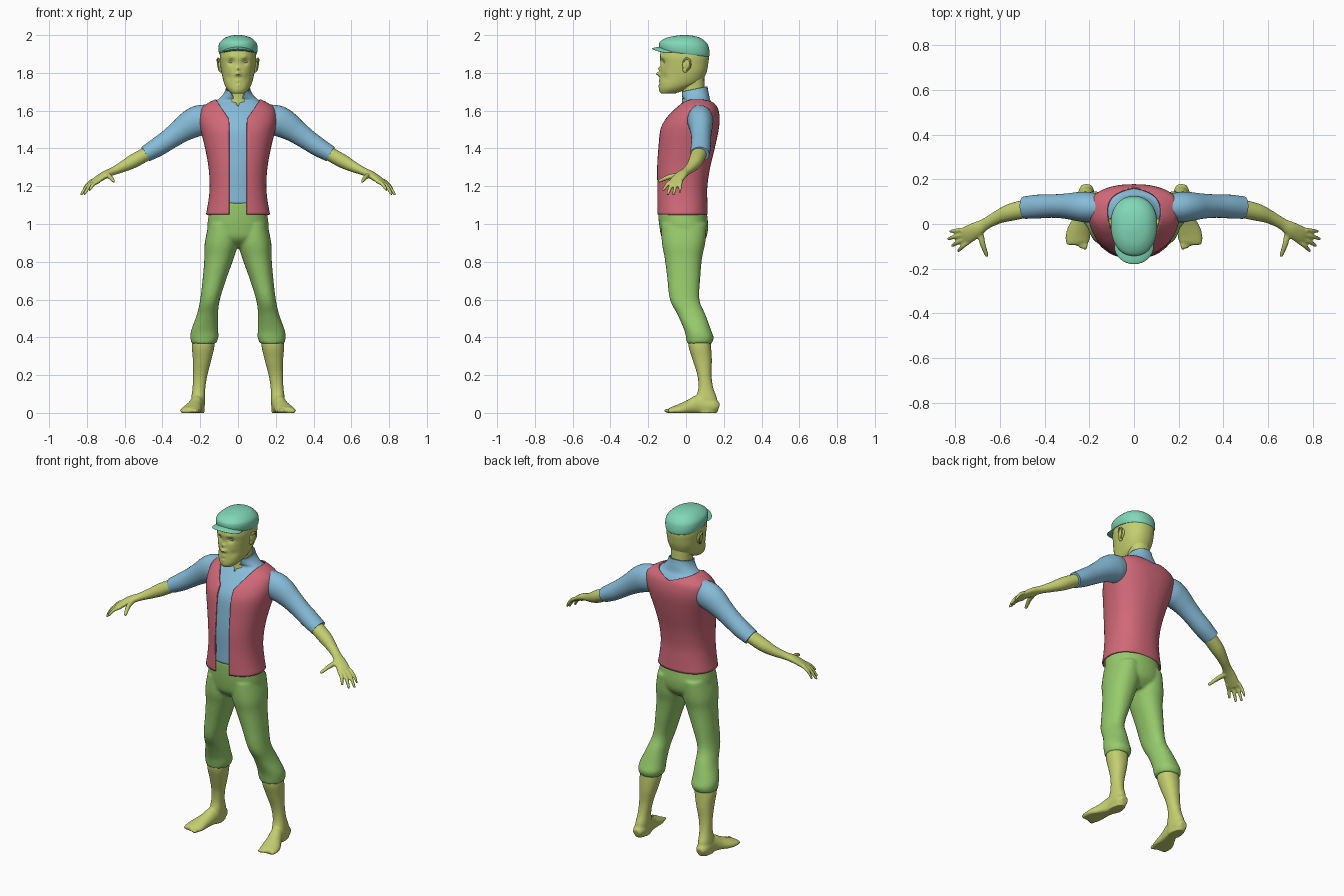
import bpy, bmesh
from math import sin, cos, pi, exp, radians
from mathutils import Vector, Matrix

cube = bpy.data.objects.get("Cube")
if cube:
    bpy.data.objects.remove(cube, do_unlink=True)


def material(name, rgb):
    m = bpy.data.materials.new(name)
    m.use_nodes = True
    m.diffuse_color = (*rgb, 1)
    m.node_tree.nodes["Principled BSDF"].inputs["Base Color"].default_value = (*rgb, 1)
    return m


SKIN = material("skin olive", (.55, .62, .16))
VEST = material("vest red", (.64, .14, .19))
SHIRT = material("shirt blue", (.24, .5, .69))
TROUSERS = material("trouser green", (.31, .6, .15))
CAP = material("cap mint", (.22, .69, .48))
EYE = material("eye grey blue", (.3, .48, .5))


def smooth_rows(rows, steps):
    """Catmull-Rom interpolation of section tuples."""
    out = []
    for i in range(len(rows) - 1):
        a, b, c, d = rows[max(i - 1, 0)], rows[i], rows[i + 1], rows[min(i + 2, len(rows) - 1)]
        for k in range(steps):
            t = k / steps
            out.append([q + .5 * t * (r - p + t * (2*p - 5*q + 4*r - s + t * (3*q - p - 3*r + s)))
                        for p, q, r, s in zip(a, b, c, d)])
    return out + [list(rows[-1])]


def bridge(bm, rings, cap):
    loops = [[bm.verts.new(p) for p in ring] for ring in rings]
    n = len(loops[0])
    for a, b in zip(loops, loops[1:]):
        for i in range(n):
            bm.faces.new((a[i], a[(i + 1) % n], b[(i + 1) % n], b[i]))
    if cap:
        bm.faces.new(loops[0])
        bm.faces.new(loops[-1])


def rounded(a, power):
    c, s = cos(a), sin(a)
    return (abs(c) ** (2 / power) * (1 if c > 0 else -1), abs(s) ** (2 / power) * (1 if s > 0 else -1))


def loft(bm, rows, seg=40, steps=4, cap=True, power=2.2):
    """Level sections: z, centre x, half width, front y, widest y, back y."""
    rings = []
    for z, cx, rx, yf, yc, yb in smooth_rows(rows, steps):
        ring = []
        for i in range(seg):
            c, s = rounded(2 * pi * i / seg, power)
            ring.append((cx + rx * c, yc + s * (yb - yc if s > 0 else yc - yf), z))
        rings.append(ring)
    bridge(bm, rings, cap)


def tube(bm, rows, seg=20, steps=4):
    """Sections across a path: x, y, z, half width, half height."""
    pts = smooth_rows(rows, steps)
    rings = []
    for i, p in enumerate(pts):
        t = Vector(pts[min(i + 1, len(pts) - 1)][:3]) - Vector(pts[max(i - 1, 0)][:3])
        t.normalize()
        side = t.cross(Vector((0, 0, 1))).normalized()
        up = side.cross(t)
        rings.append([Vector(p[:3]) + side * p[3] * cos(2 * pi * k / seg) + up * p[4] * sin(2 * pi * k / seg)
                      for k in range(seg)])
    bridge(bm, rings, True)


def ball(bm, centre, radii, seg=20):
    bmesh.ops.create_uvsphere(bm, u_segments=seg, v_segments=seg // 2 + 2, radius=1,
                              matrix=Matrix.Translation(centre) @ Matrix.Diagonal((*radii, 1)))


def mirror(bm):
    dup = bmesh.ops.duplicate(bm, geom=bm.verts[:] + bm.edges[:] + bm.faces[:])
    for v in dup["geom"]:
        if isinstance(v, bmesh.types.BMVert):
            v.co.x *= -1


def cut(bm, co, no):
    bmesh.ops.bisect_plane(bm, geom=bm.verts[:] + bm.edges[:] + bm.faces[:],
                           plane_co=co, plane_no=no, dist=1e-5)


def remove(bm, rule):
    doomed = [f for f in bm.faces if rule(f.calc_center_median())]
    bmesh.ops.delete(bm, geom=doomed, context='FACES')


def finish(bm, name, mat, voxel=0, thick=0):
    bmesh.ops.recalc_face_normals(bm, faces=bm.faces[:])
    me = bpy.data.meshes.new(name)
    bm.to_mesh(me)
    bm.free()
    me.materials.append(mat)
    for p in me.polygons:
        p.use_smooth = True
    me.set_sharp_from_angle(angle=radians(50))
    ob = bpy.data.objects.new(name, me)
    bpy.context.scene.collection.objects.link(ob)
    if voxel:
        r = ob.modifiers.new("blend", 'REMESH')
        r.mode, r.voxel_size, r.use_smooth_shade = 'VOXEL', voxel, True
        s = ob.modifiers.new("soften", 'SMOOTH')
        s.factor, s.iterations = .5, 4
    if thick:
        s = ob.modifiers.new("thickness", 'SOLIDIFY')
        s.thickness, s.offset = thick, -1
    return ob


# Torso sections shared by vest and shirt
torso = [(1.05, 0, .17, -.155, -.02, .115), (1.12, 0, .157, -.156, -.02, .113),
         (1.2, 0, .15, -.156, -.02, .113), (1.3, 0, .156, -.157, -.01, .128),
         (1.4, 0, .174, -.15, .01, .152), (1.5, 0, .198, -.138, .04, .173),
         (1.56, 0, .206, -.108, .06, .178), (1.61, 0, .197, -.066, .07, .17),
         (1.64, 0, .16, -.038, .06, .152), (1.66, 0, .12, -.02, .05, .137)]

# Vest with a straight front opening that flares to the neck
bm = bmesh.new()
loft(bm, torso, seg=64, cap=False, power=2.3)
for s in (1, -1):
    cut(bm, (s * .047, 0, 1.5), (1, 0, 0))
    cut(bm, (s * .047, 0, 1.555), (1, 0, -.68 * s))
    cut(bm, (0, 0, 1.62), (1, 0, -3 * s))
remove(bm, lambda c: c.y < .05 and abs(c.x) < .047 + max(0, c.z - 1.555) * .68
       or c.y > .05 and abs(c.x) < (c.z - 1.62) * 3)
finish(bm, "vest", VEST, thick=.008)

# Shirt body rising into an open collar
bm = bmesh.new()
body = [(z - .005, x, rx - .009, yf + .009, yc, yb - .009) for z, x, rx, yf, yc, yb in torso[2:]]
hem = (1.105, 0, .148, -.147, -.02, .104)
loft(bm, [hem] + body + [(1.68, 0, .083, -.022, .045, .121), (1.7, 0, .07, -.03, .045, .116),
                         (1.715, 0, .066, -.032, .045, .114)], seg=64, cap=False)
for s in (1, -1):
    cut(bm, (0, 0, 1.622), (1, 0, -.45 * s))
remove(bm, lambda c: c.y < .03 and abs(c.x) < (c.z - 1.622) * .45)
for v in bm.verts:
    v.co.z += .2 * (v.co.y - .045) * min(1, max(0, (v.co.z - 1.65) / .05))
finish(bm, "shirt", SHIRT, thick=.006)

# Rolled sleeves
bm = bmesh.new()
tube(bm, [(.13, .07, 1.57, .055, .065), (.2, .075, 1.55, .068, .08), (.25, .078, 1.528, .065, .076),
          (.31, .08, 1.488, .056, .062), (.37, .08, 1.445, .052, .054), (.43, .078, 1.405, .053, .05),
          (.49, .073, 1.37, .05, .043)], seg=28)
mirror(bm)
finish(bm, "sleeves", SHIRT)

# Forearms, hands and fingers
bm = bmesh.new()
tube(bm, [(.46, .073, 1.385, .042, .036), (.55, .053, 1.335, .039, .037), (.61, .03, 1.303, .03, .029),
          (.665, 0, 1.278, .026, .021), (.705, -.025, 1.26, .035, .02), (.748, -.05, 1.232, .039, .016),
          (.768, -.06, 1.215, .03, .011)])
fingers = [((.735, -.075, 1.228), (.787, -.122, 1.177), .0105),
           ((.752, -.064, 1.227), (.815, -.098, 1.155), .011),
           ((.764, -.047, 1.227), (.832, -.067, 1.152), .0105),
           ((.768, -.026, 1.232), (.825, -.034, 1.165), .0095),
           ((.69, -.03, 1.258), (.657, -.146, 1.225), .013)]
for base, tip, r in fingers:
    mid = [(a + b) / 2 + d for a, b, d in zip(base, tip, (.004, 0, .008))]
    tube(bm, [(*base, r * 1.15, r * 1.15), (*mid, r, r), (*tip, r * .65, r * .65)], seg=10)
mirror(bm)
finish(bm, "hands_and_forearms", SKIN, voxel=.005)

# Trousers: two legs blended into the hips
bm = bmesh.new()
loft(bm, [(1.0, .08, .076, -.13, -.01, .11), (.9, .088, .088, -.128, -.01, .102),
          (.82, .1, .078, -.113, -.01, .085), (.72, .122, .064, -.1, -.01, .076),
          (.6, .148, .052, -.085, -.01, .071), (.52, .162, .056, -.045, .03, .103),
          (.44, .176, .071, -.01, .06, .132), (.4, .178, .074, 0, .07, .146),
          (.368, .181, .066, .005, .07, .138)], seg=32)
mirror(bm)
loft(bm, [(1.115, 0, .146, -.149, -.02, .104), (1.05, 0, .155, -.147, -.02, .112),
          (.98, 0, .162, -.14, -.01, .117), (.92, 0, .145, -.124, -.01, .104),
          (.875, 0, .06, -.07, -.01, .06)])
finish(bm, "trousers", TROUSERS, voxel=.008)

# Calves and bare feet
bm = bmesh.new()
loft(bm, [(.43, .18, .05, .02, .07, .125), (.36, .184, .06, .012, .075, .132),
          (.28, .19, .049, .035, .085, .137), (.2, .2, .038, .06, .095, .135),
          (.13, .207, .034, .065, .1, .145), (.07, .211, .037, .05, .1, .166),
          (0, .213, .035, .05, .1, .165)], seg=28)
tube(bm, [(.212, .174, .028, .022, .022), (.213, .14, .036, .037, .042), (.217, .07, .04, .037, .055),
          (.23, .02, .028, .042, .042), (.247, -.035, .014, .054, .032), (.254, -.075, .01, .053, .022),
          (.254, -.092, .01, .044, .014)])
for i in range(5):
    ball(bm, (.219 + .018 * i, -.094 + .002 * i * (i + 2), .011), (.012 - .001 * i, .023, .012), 14)
for v in bm.verts:
    v.co.z = max(v.co.z, 0)
mirror(bm)
finish(bm, "calves_and_feet", SKIN, voxel=.006)

# Neck, head and sculpted face
bm = bmesh.new()
loft(bm, [(1.69, 0, .03, -.13, -.1, -.06), (1.7, 0, .045, -.137, -.08, -.03), (1.72, 0, .062, -.14, -.06, .02),
          (1.75, 0, .075, -.139, -.03, .08), (1.8, 0, .087, -.136, 0, .107), (1.85, 0, .094, -.135, 0, .118),
          (1.89, 0, .096, -.138, 0, .12), (1.94, 0, .085, -.12, 0, .105), (1.97, 0, .05, -.06, 0, .06)],
     seg=96, steps=7)
features = [(.036, 1.858, .017, .013), (.036, 1.885, .011, -.005), (0, 1.795, .011, -.024),
            (0, 1.822, .01, -.013), (.015, 1.79, .007, -.008), (0, 1.757, .014, -.005),
            (0, 1.746, .007, .005), (0, 1.735, .012, -.004), (.05, 1.775, .018, .006), (0, 1.712, .018, -.004)]
for v in bm.verts:
    if v.co.y < -.04:
        x, z = abs(v.co.x), v.co.z
        v.co.y += sum(d * exp(-((x - fx) ** 2 + (z - fz) ** 2) / (r * r)) for fx, fz, r, d in features)
loft(bm, [(1.57, 0, .06, -.035, .04, .1), (1.66, 0, .057, -.02, .04, .1),
          (1.72, 0, .057, -.024, .04, .098), (1.8, 0, .062, -.03, .03, .096)])
finish(bm, "head_and_neck", SKIN)

# Ears: a shell with a lobe and a raised rim
bm = bmesh.new()
ball(bm, (.094, .004, 1.845), (.011, .024, .034))
ball(bm, (.092, -.004, 1.818), (.009, .014, .017))
tube(bm, [(.1, -.014, 1.858, .004, .004), (.106, 0, 1.876, .005, .005), (.108, .02, 1.866, .005, .005),
          (.106, .022, 1.84, .004, .004), (.1, .004, 1.812, .004, .004)], seg=8)
mirror(bm)
finish(bm, "ears", SKIN)

# Eyes
bm = bmesh.new()
ball(bm, (.036, -.111, 1.858), (.014, .008, .007))
mirror(bm)
finish(bm, "eyes", EYE)

# Flat cap crown, lower at the back
bm = bmesh.new()
loft(bm, [(1.9, 0, .098, -.135, 0, .12), (1.91, 0, .102, -.14, 0, .125), (1.935, 0, .104, -.143, 0, .123),
          (1.96, 0, .097, -.136, 0, .113), (1.985, 0, .07, -.1, 0, .08), (1.997, 0, .035, -.05, -.01, .035),
          (2.0, 0, .01, -.02, -.01, 0)], seg=48)
for v in bm.verts:
    v.co.z -= .13 * v.co.y * (2 - v.co.z) / .1
finish(bm, "cap_crown", CAP)

# Cap peak, drooping at the sides
bm = bmesh.new()
ball(bm, (0, -.1, 1.928), (.088, .08, .011), 32)
for v in bm.verts:
    v.co.z -= 2.5 * v.co.x ** 2
finish(bm, "cap_peak", CAP)
